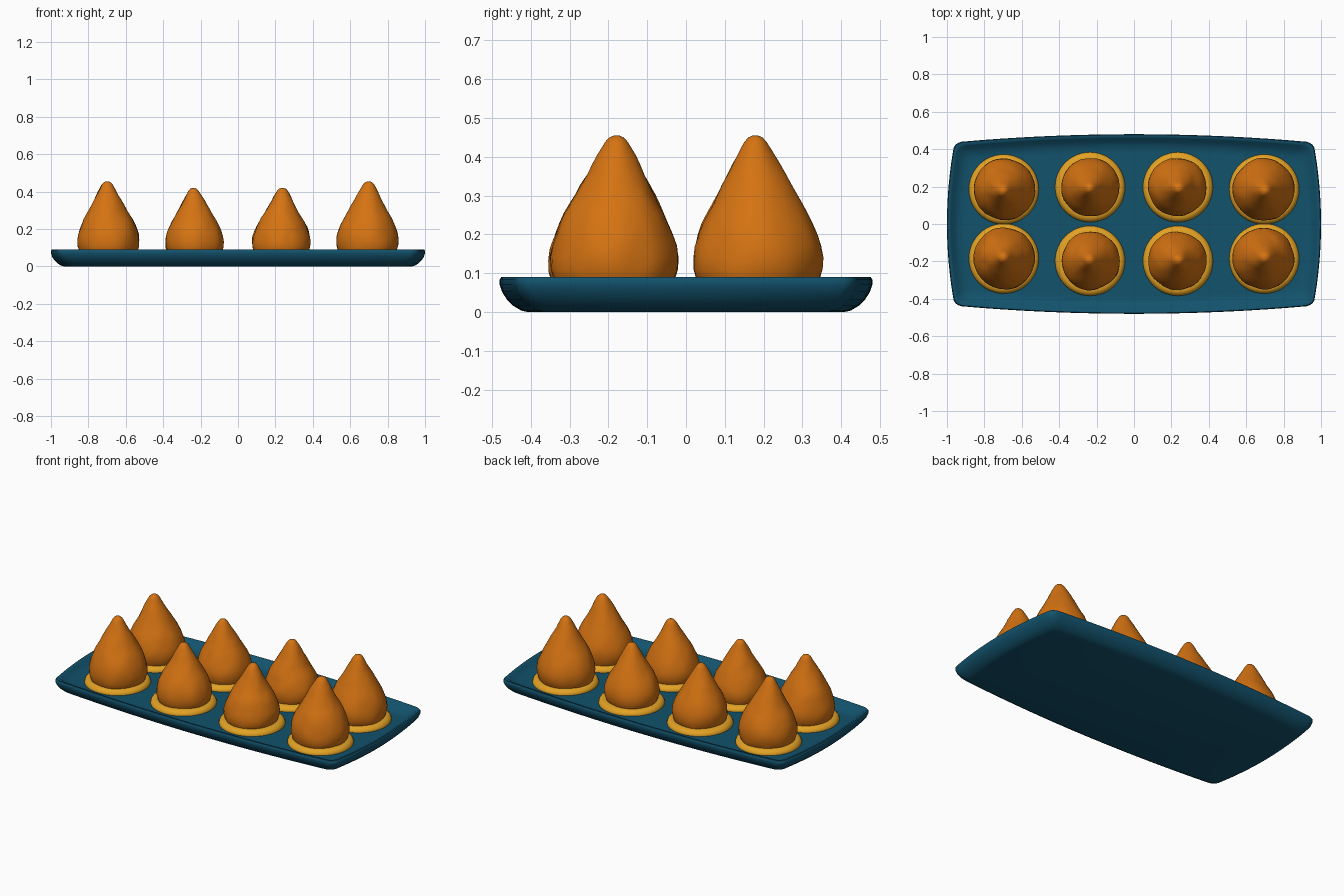
import bpy, bmesh, math
from mathutils import Vector, noise

if "Cube" in bpy.data.objects:
    bpy.data.objects.remove(bpy.data.objects["Cube"])


def material(name, rgb):
    m = bpy.data.materials.new(name)
    m.diffuse_color = (*rgb, 1)
    m.use_nodes = True
    m.node_tree.nodes["Principled BSDF"].inputs["Base Color"].default_value = m.diffuse_color
    return m


BLUE = material("deep blue glaze", (0.006, 0.084, 0.15))
ORANGE = material("fried orange", (0.66, 0.17, 0.006))
YELLOW = material("golden yellow", (0.76, 0.36, 0.018))


def loft(name, rings, mat):
    """Skin closed rings of points and cap both ends."""
    bm = bmesh.new()
    loops = [[bm.verts.new(p) for p in ring] for ring in rings]
    n = len(loops[0])
    for a, b in zip(loops, loops[1:]):
        for i in range(n):
            j = (i + 1) % n
            bm.faces.new((a[i], a[j], b[j], b[i]))
    bm.faces.new(loops[0][::-1])
    bm.faces.new(loops[-1])
    bmesh.ops.recalc_face_normals(bm, faces=bm.faces)
    me = bpy.data.meshes.new(name)
    bm.to_mesh(me)
    bm.free()
    me.materials.append(mat)
    ob = bpy.data.objects.new(name, me)
    bpy.context.collection.objects.link(ob)
    bpy.ops.object.select_all(action='DESELECT')
    ob.select_set(True)
    bpy.context.view_layer.objects.active = ob
    bpy.ops.object.shade_smooth_by_angle(angle=math.radians(45))
    return ob


def tray_ring(inset, z):
    """Rectangle with bowed sides and small round corners."""
    a, b = 1 - inset, 0.48 - inset
    xc, yc = a - 0.08, b - 0.075
    q = [(a - 0.035 * (i / 10) ** 2, yc * i / 10) for i in range(11)]
    p0, p1, p2 = Vector((a - 0.035, yc)), Vector((a - 0.045, b - 0.046)), Vector((xc, b - 0.04))
    for i in range(1, 7):
        t = i / 7
        q.append(tuple(p0 * (1 - t) ** 2 + p1 * 2 * t * (1 - t) + p2 * t * t))
    q += [(xc * i / 16, b - 0.04 * (i / 16) ** 2) for i in range(16, -1, -1)]
    half = q + [(-x, y) for x, y in q[-2::-1]]
    full = half + [(x, -y) for x, y in half[-2:0:-1]]
    return [(x, y, z) for x, y in full]


# Serving tray with a rolled rim and shallow recess
TRAY = [(0.072, 0), (0.055, 0.004), (0.035, 0.016), (0.018, 0.033), (0.006, 0.052),
        (0, 0.07), (0, 0.084), (0.004, 0.09), (0.014, 0.09), (0.022, 0.084),
        (0.04, 0.068), (0.06, 0.057), (0.085, 0.052), (0.1, 0.052)]
loft("tray", [tray_ring(d, z) for d, z in TRAY], BLUE)

# Radius and height of the teardrop dough shape (tall size)
DROP = [(0.145, 0.06), (0.157, 0.085), (0.164, 0.11), (0.165, 0.14), (0.161, 0.17), (0.152, 0.2),
        (0.141, 0.228), (0.128, 0.255), (0.114, 0.28), (0.1, 0.305), (0.087, 0.33), (0.073, 0.355),
        (0.06, 0.38), (0.047, 0.405), (0.036, 0.425), (0.028, 0.439), (0.018, 0.45), (0.007, 0.455)]
DISC = [(0.186, 0.045), (0.187, 0.056), (0.183, 0.066), (0.174, 0.075), (0.162, 0.08), (0.14, 0.081)]


def circle(cx, cy, r, z, n=48):
    return [(cx + r * math.cos(math.tau * i / n), cy + r * math.sin(math.tau * i / n), z)
            for i in range(n)]


def lumpy(p, centre, seed, r):
    """Push a point in or out a little for a hand-shaped surface."""
    v = Vector(p)
    out = Vector((v.x - centre[0], v.y - centre[1], 0))
    amount = 0.006 * noise.noise(v * 9 + Vector((seed * 7.3, 0, 0))) \
        + 0.003 * noise.noise(v * 24 + Vector((0, seed * 5.1, 0)))
    return v + out.normalized() * amount * min(1, r / 0.06)


# Eight dough drops, each on a sauce disc; outer columns are taller
count = 0
for x, y, width, top in ((0.693, 0.185, 1.0, 0.455), (0.232, 0.197, 0.945, 0.42)):
    for sx in (-1, 1):
        for sy in (-1, 1):
            count += 1
            cx, cy = sx * x, sy * y
            loft(f"sauce_disc_{count}", [circle(sx * (x + 0.003), cy, r, z) for r, z in DISC], YELLOW)
            rings = []
            for r, z in DROP:
                h = 0.06 + (z - 0.06) * (top - 0.06) / 0.395
                lean = 0.006 * max(0, (z - 0.2) / 0.25)
                c = (cx + sx * lean, cy - sy * lean)
                rings.append([lumpy(p, c, sx * sy + x, r) for p in circle(*c, r * width, h)])
            loft(f"dough_drop_{count}", rings, ORANGE)
